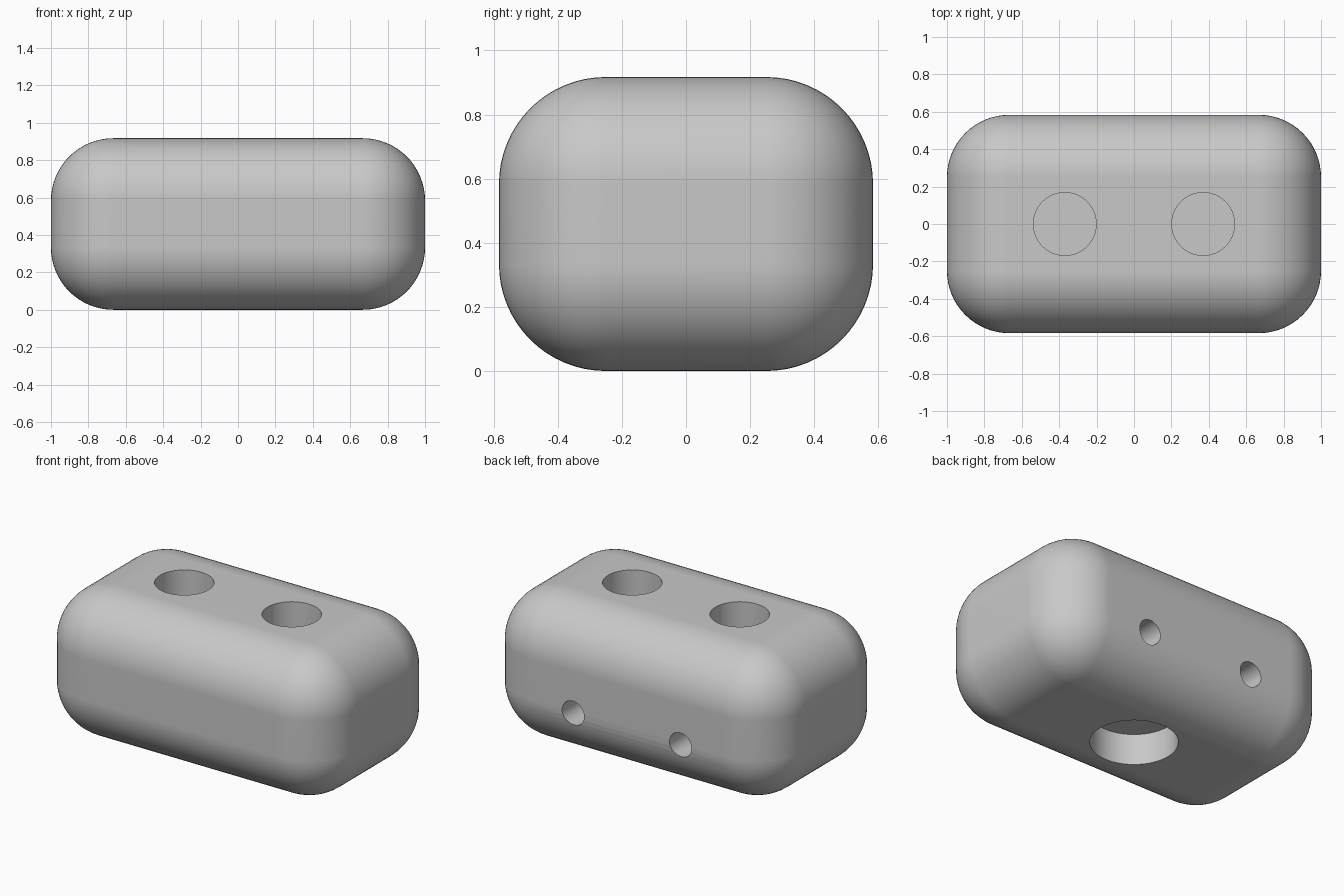
import bpy, bmesh, math
from mathutils import Matrix

if "Cube" in bpy.data.objects:
    bpy.data.objects.remove(bpy.data.objects["Cube"])

grey = bpy.data.materials.new("light grey")
grey.diffuse_color = (0.58, 0.58, 0.58, 1)
grey.use_nodes = True
grey.node_tree.nodes["Principled BSDF"].inputs["Base Color"].default_value = grey.diffuse_color

W, D, H, R = 2.0, 1.167, 0.917, 0.333


def to_object(bm, name):
    mesh = bpy.data.meshes.new(name)
    bm.to_mesh(mesh)
    bm.free()
    mesh.materials.append(grey)
    obj = bpy.data.objects.new(name, mesh)
    bpy.context.collection.objects.link(obj)
    return obj


def drill(name, radius, depth, matrix):
    """Cylinder cutter along the local z axis, centred on the matrix."""
    bm = bmesh.new()
    bmesh.ops.create_cone(bm, cap_ends=True, segments=64, radius1=radius,
                          radius2=radius, depth=depth, matrix=matrix)
    obj = to_object(bm, name)
    obj.hide_render = True
    return obj


# Rounded block
bm = bmesh.new()
bmesh.ops.create_cube(bm, size=1, matrix=Matrix.Translation((0, 0, H / 2))
                      @ Matrix.Diagonal((W, D, H, 1)))
bmesh.ops.bevel(bm, geom=bm.edges[:], offset=R, segments=16, profile=0.5,
                affect='EDGES')
block = to_object(bm, "rounded_block")

# Bottom recess, two top sockets and two small back holes
cutters = [drill("bottom_recess_cutter", 0.25, 0.39, Matrix.Translation((0, 0, 0)))]
for x in (-0.37, 0.37):
    floor, top = 0.25, H + 0.1
    cutters.append(drill("top_socket_cutter", 0.168, top - floor,
                         Matrix.Translation((x, 0, (floor + top) / 2))))
    cutters.append(drill("back_hole_cutter", 0.076, 0.6,
                         Matrix.Translation((x, 0.4, 0.325))
                         @ Matrix.Rotation(math.pi / 2, 4, 'X')))

bpy.context.view_layer.objects.active = block
block.select_set(True)
for cutter in cutters:
    mod = block.modifiers.new("cut", 'BOOLEAN')
    mod.operation = 'DIFFERENCE'
    mod.solver = 'EXACT'
    mod.object = cutter
    bpy.ops.object.modifier_apply(modifier=mod.name)
    bpy.data.objects.remove(cutter)

# Smooth shading with crisp hole rims and level flat faces
bpy.ops.object.shade_smooth_by_angle(angle=math.radians(30))
weighted = block.modifiers.new("level_normals", 'WEIGHTED_NORMAL')
weighted.keep_sharp = True
